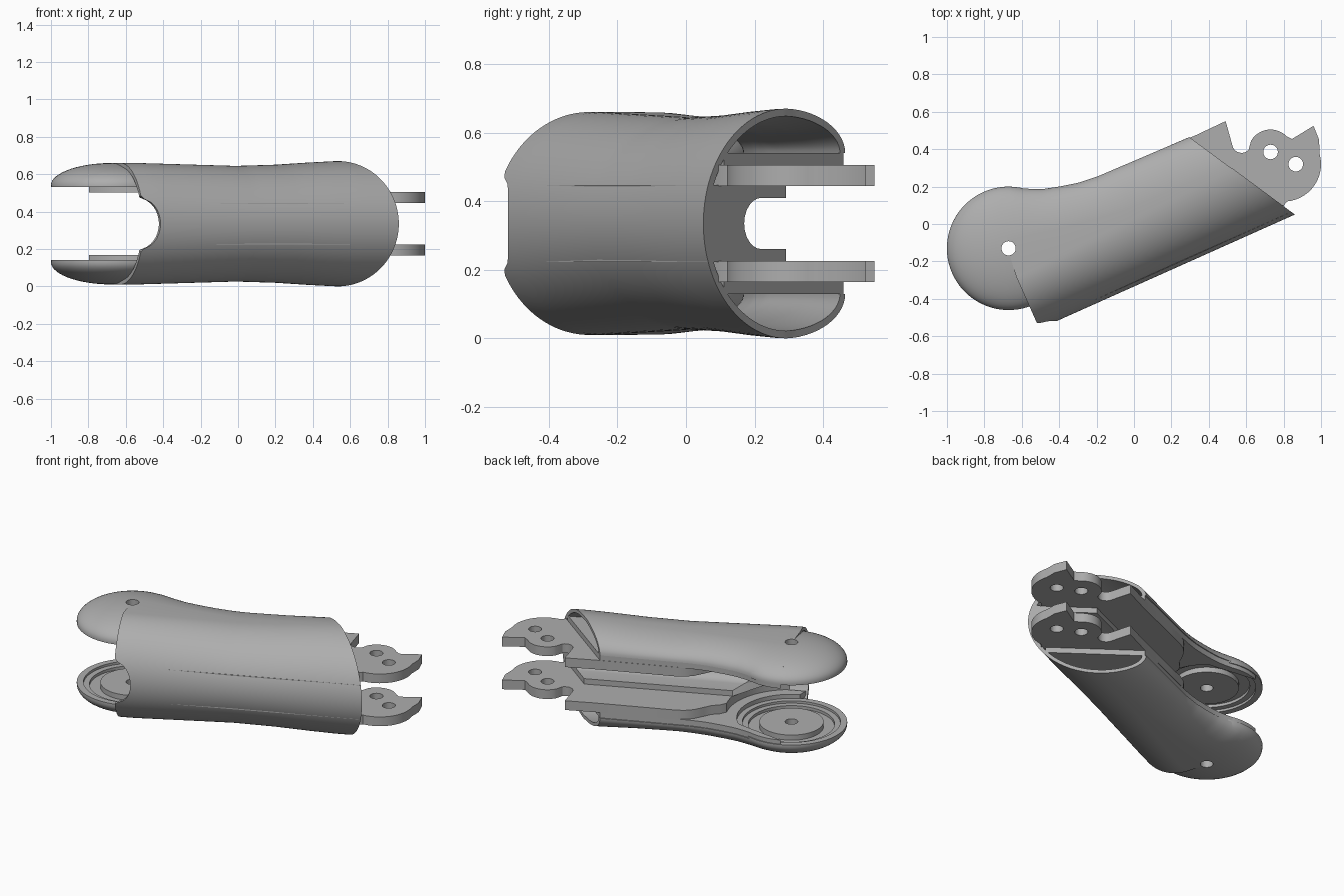
import bpy, bmesh
from math import sin, cos, radians, sqrt, pi
from mathutils import Vector, Matrix

cube = bpy.data.objects.get("Cube")
if cube:
    bpy.data.objects.remove(cube, do_unlink=True)

# Local frame: u along the limb, v towards the open back, w up from mid height
FRAME = Matrix.Translation((0, 0, 0.335)) @ Matrix.Rotation(radians(24.1), 4, 'Z')
JU, JV, JR = -0.665, 0.155, 0.33      # round joint centre and radius
FRONT, BASE = -0.305, 0.205           # front wall, height of the back edge

grey = bpy.data.materials.new("plain grey")
grey.use_nodes = True
grey.diffuse_color = (0.42, 0.42, 0.42, 1)
grey.node_tree.nodes["Principled BSDF"].inputs["Base Color"].default_value = (0.42, 0.42, 0.42, 1)


def finish(name, bm, smooth=True):
    bmesh.ops.recalc_face_normals(bm, faces=bm.faces)
    bm.transform(FRAME)
    mesh = bpy.data.meshes.new(name)
    bm.to_mesh(mesh)
    bm.free()
    mesh.materials.append(grey)
    ob = bpy.data.objects.new(name, mesh)
    bpy.context.collection.objects.link(ob)
    bpy.ops.object.select_all(action='DESELECT')
    ob.select_set(True)
    bpy.context.view_layer.objects.active = ob
    if smooth:
        bpy.ops.object.shade_smooth_by_angle(angle=radians(32))
    return ob


def lerp_keys(keys, t):
    if t <= keys[0][0]:
        return keys[0][1]
    for (a, p), (b, q) in zip(keys, keys[1:]):
        if t <= b:
            return p + (q - p) * (t - a) / (b - a)
    return keys[-1][1]


def back(u):
    return lerp_keys([(-.665, .485), (-.6, .478), (-.53, .456), (-.45, .408), (-.37, .37),
                      (-.284, .346), (-.184, .323), (-.08, .312), (.14, .308), (.67, .3)], u)


def height(u):
    return lerp_keys([(-.6, .325), (-.3, .317), (0, .309), (.25, .316), (.45, .328), (.6, .335)], u)


def front_centre(u):
    return lerp_keys([(-.6, 0), (.6, .05)], u)


def back_centre(u):
    return lerp_keys([(-.665, JV), (0, .06), (.6, .05)], u)


def right_end(v):
    return .462 + (.298 - v) * .57


def front_at(u, w):
    # Inner face of the front wall at a given height
    c = front_centre(u)
    return c - (c - FRONT) * sqrt(1 - (w / height(u)) ** 2) + .015


def section(u, k, inset):
    # k runs from 0 (upper back edge) over the front to 1 (lower back edge)
    side = 1 if k <= .5 else -1
    t = min(k, 1 - k) * 2
    h = height(u) - inset
    if t < .35:
        a = t / .35 * pi / 2
        c = back_centre(u)
        return c + (back(u) - inset - c) * cos(a), side * (BASE + (h - BASE) * sin(a))
    a = (t - .35) / .65 * pi / 2
    c = front_centre(u)
    return c - (c - FRONT - inset) * sin(a), side * h * cos(a)


def loft(name, rings):
    # Closed rings joined into a tube, with the last argument capping strategy by strips
    bm = bmesh.new()
    vs = [[bm.verts.new(p) for p in r] for r in rings]
    n = len(vs[0])
    for a, b in zip(vs, vs[1:]):
        for i in range(n):
            j = (i + 1) % n
            bm.faces.new((a[i], a[j], b[j], b[i]))
    for r in (vs[0], vs[-1]):
        for i in range(n // 2 - 1):
            bm.faces.new((r[i], r[i + 1], r[n - 2 - i], r[n - 1 - i]))
    return finish(name, bm)


# Curved outer shell with slanted right end and notched left end
def shell_point(k, t, inset):
    vr, wr = section(.5, k, inset)
    vl, wl = section(JU, k, inset)
    left = -.69 + .025 * min(1, max(0, vl / .1))
    if vl < 0 and abs(wl) < .135:
        left += .1 * sqrt(1 - (wl / .135) ** 2)
    u = left + (right_end(vr) - left) * t
    return (u, *section(u, k, inset))


K, STEPS = 80, 44
shell = loft("outer_shell", [
    [shell_point(i / K, s / STEPS, 0) for i in range(K + 1)] +
    [shell_point(i / K, s / STEPS, .022) for i in range(K, -1, -1)]
    for s in range(STEPS + 1)])


def arc(cx, cy, r, a0, a1, n=14):
    return [(cx + r * cos(radians(a0 + (a1 - a0) * i / n)),
             cy + r * sin(radians(a0 + (a1 - a0) * i / n))) for i in range(n + 1)]


def to_local(points):
    inv = FRAME.inverted()
    return [tuple((inv @ Vector((x, y, 0)))[:2]) for x, y in points]


def slab(name, outline, w0, w1):
    bm = bmesh.new()
    face = bm.faces.new([bm.verts.new((u, v, w0)) for u, v in outline])
    ext = bmesh.ops.extrude_face_region(bm, geom=[face])
    bmesh.ops.translate(bm, vec=(0, 0, w1 - w0),
                        verts=[g for g in ext["geom"] if isinstance(g, bmesh.types.BMVert)])
    return finish(name, bm)


def cut_hole(target, u, v, r):
    bm = bmesh.new()
    bmesh.ops.create_cone(bm, cap_ends=True, segments=32, radius1=r, radius2=r, depth=2,
                          matrix=Matrix.Translation((u, v, 0)))
    cutter = finish("hole_cutter", bm, False)
    cutter.hide_render = True
    bpy.context.view_layer.objects.active = target
    mod = target.modifiers.new("hole", 'BOOLEAN')
    mod.operation, mod.solver, mod.object = 'DIFFERENCE', 'EXACT', cutter
    bpy.ops.object.modifier_apply(modifier=mod.name)
    bpy.data.objects.remove(cutter, do_unlink=True)


def front_run(u0, u1, w, n=20):
    return [(u, front_at(u, w)) for u in (u0 + (u1 - u0) * i / n for i in range(n + 1))]


cut_hole(shell, JU, JV, .038)

# Outline of the floor plate that closes the shell
vf = front_at(.7, BASE)
floor = front_run(-.68, right_end(vf), BASE)
floor += [(u, back(u) - .006) for u in (right_end(.3) + (-.66 - right_end(.3)) * i / 24 for i in range(25))]
floor += arc(JU, JV, JR - .006, 88, -88, 28)

# Outline of the inner plate ending in a hinge lug
lug = [(.96, .22), (.99, .3)]
lug = arc(.8, .32, .2, -85, 17) + [(.99, .45), (.96, .525), (.9, .488), (.845, .455)]
lug += arc(.73, .385, .12, 45, 150) + arc(.575, .43, .05, -40, -170, 8) + [(.49, .55)]
inner = front_run(-.58, .766, .17) + to_local(lug)
inner += [(u, back(u) - .004) for u in (.5, .3, .14, 0)]
inner += [(-.05, .3), (-.1, .28), (-.15, .24), (-.19, .205), (-.24, .185)]
inner += arc(JU, JV, .39, 0, -78, 24)

# Socket profile: bored dome above, ringed recess below
profile = [(.038, .195), (.19, .195), (.19, .228), (.255, .228), (.255, .21),
           (.29, .21), (.29, .195), (JR, .195)]
profile += [(JR * cos(a), BASE + .12 * sin(a)) for a in (radians(6 * i) for i in range(14))]
profile += [(.038, BASE + .119)]


def socket(name, s, seg=72):
    bm = bmesh.new()
    rings = [[bm.verts.new((JU + r * cos(2 * pi * i / seg), JV + r * sin(2 * pi * i / seg), s * w))
              for r, w in profile] for i in range(seg)]
    n = len(profile)
    for i in range(seg):
        a, b = rings[i], rings[(i + 1) % seg]
        for j in range(n):
            k = (j + 1) % n
            bm.faces.new((a[j], a[k], b[k], b[j]))
    return finish(name, bm)


for label, s in (("upper", 1), ("lower", -1)):
    socket(label + "_joint_socket", s)
    slab(label + "_floor_plate", floor, s * .168, s * BASE)
    plate = slab(label + "_hinge_plate", inner, s * .11, s * .17)
    for u, v in to_local([(.73, .385), (.865, .32)]):
        cut_hole(plate, u, v, .039)

# Channelled spine between the plates
outer = [(-.285, -.112), (.05, -.112)]
channel = [(.05, -.075)] + [(-.055 - .075 * cos(a), .075 * sin(a))
                            for a in (radians(-90 + 15 * i) for i in range(13))] + [(.05, .075)]
# Pair outer and channel points so the end faces are strips
m = len(channel)
wall = [(.05, -.112)] + [(-.285, -.112 + .224 * i / (m - 3)) for i in range(m - 2)] + [(.05, .112)]
ring = wall + channel[::-1]


def spine_point(v, w, t):
    left = max(-.57, JU + sqrt(max(0, .39 ** 2 - (v - JV) ** 2)))
    return (left + (right_end(v) - left) * t, v, w)


loft("inner_spine", [[spine_point(v, w, t / 8) for v, w in ring] for t in range(9)])
